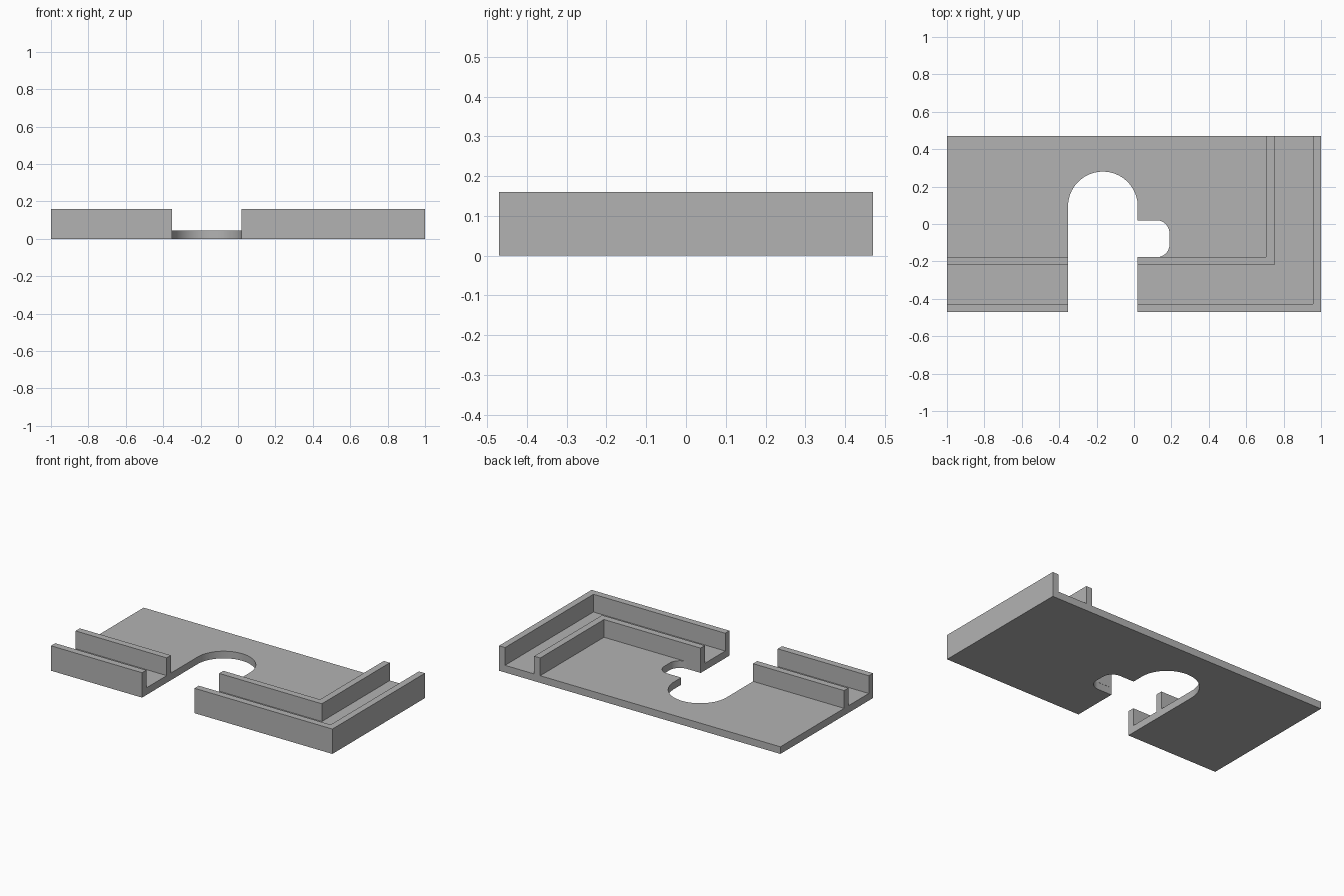
import bpy
import bmesh
from math import cos, sin, pi, radians

cube = bpy.data.objects.get("Cube")
if cube:
    bpy.data.objects.remove(cube, do_unlink=True)

HALF_X, HALF_Y = 1.0, 0.47      # plate half size
FLOOR, TOP = 0.046, 0.16        # floor thickness, wall height
SLOT_L, SLOT_R = -0.353, 0.02   # main slot sides
WALL = 0.043                    # wall thickness

grey = bpy.data.materials.new("plain grey")
grey.use_nodes = True
grey.diffuse_color = (0.45, 0.45, 0.45, 1)
grey.node_tree.nodes["Principled BSDF"].inputs["Base Color"].default_value = grey.diffuse_color


def prism(name, outline, z0, z1):
    """Extrude a flat outline from z0 up to z1."""
    bm = bmesh.new()
    face = bm.faces.new([bm.verts.new((x, y, z0)) for x, y in outline])
    moved = bmesh.ops.extrude_face_region(bm, geom=[face])["geom"]
    verts = [v for v in moved if isinstance(v, bmesh.types.BMVert)]
    bmesh.ops.translate(bm, verts=verts, vec=(0, 0, z1 - z0))
    bmesh.ops.recalc_face_normals(bm, faces=bm.faces)
    mesh = bpy.data.meshes.new(name)
    bm.to_mesh(mesh)
    bm.free()
    obj = bpy.data.objects.new(name, mesh)
    bpy.context.collection.objects.link(obj)
    mesh.materials.append(grey)
    return obj


def arc(cx, cy, r, start, end, steps):
    angles = [radians(start + (end - start) * i / steps) for i in range(steps + 1)]
    return [(cx + r * cos(a), cy + r * sin(a)) for a in angles]


# Floor plate with a round-ended slot and a rounded side pocket
radius = (SLOT_R - SLOT_L) / 2
pocket_x, pocket_lo, pocket_hi, corner = 0.19, -0.178, 0.02, 0.07
outline = [(-HALF_X, -HALF_Y), (SLOT_L, -HALF_Y)]
outline += arc(SLOT_L + radius, 0.28 - radius, radius, 180, 0, 40)
outline += [(SLOT_R, pocket_hi)]
outline += arc(pocket_x - corner, pocket_hi - corner, corner, 90, 0, 12)
outline += arc(pocket_x - corner, pocket_lo + corner, corner, 0, -90, 12)
outline += [(SLOT_R, pocket_lo), (SLOT_R, -HALF_Y),
            (HALF_X, -HALF_Y), (HALF_X, HALF_Y), (-HALF_X, HALF_Y)]
floor = prism("floor_plate", outline, 0, FLOOR)
bpy.ops.object.select_all(action='DESELECT')
floor.select_set(True)
bpy.context.view_layer.objects.active = floor
bpy.ops.object.shade_smooth_by_angle(angle=radians(30))

# Outer and inner rails: straight on the right, L-shaped on the left
for label, inset in (("outer", 0), ("inner", 0.25)):
    x, y = HALF_X - inset, -HALF_Y + inset
    prism(label + "_right_rail",
          [(-HALF_X, y), (SLOT_L, y), (SLOT_L, y + WALL), (-HALF_X, y + WALL)], FLOOR, TOP)
    prism(label + "_left_rail",
          [(SLOT_R, y), (x, y), (x, HALF_Y), (x - WALL, HALF_Y),
           (x - WALL, y + WALL), (SLOT_R, y + WALL)], FLOOR, TOP)
